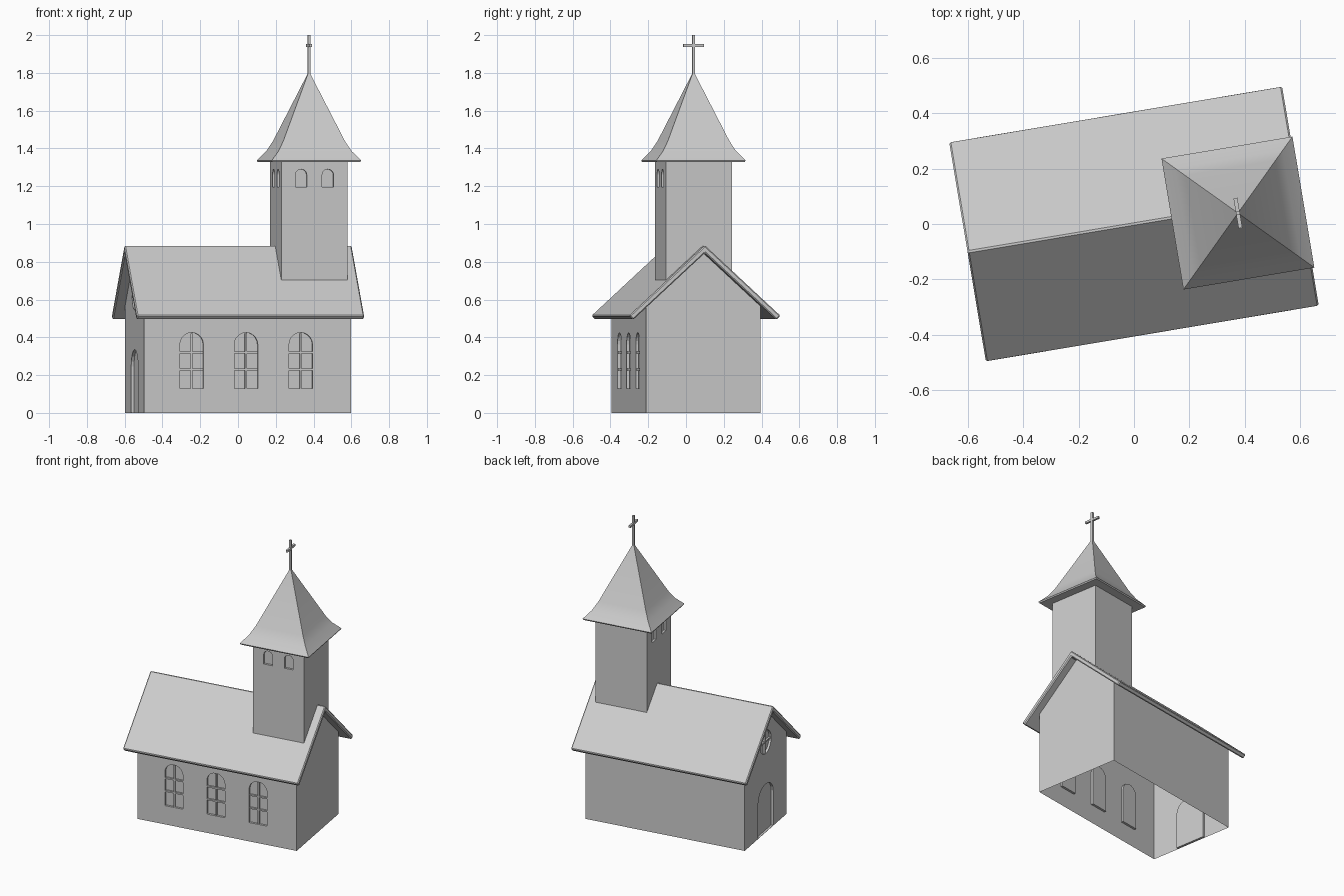
import bpy, bmesh
from math import pi, sin, cos, radians
from mathutils import Matrix, Vector

if "Cube" in bpy.data.objects:
    bpy.data.objects.remove(bpy.data.objects["Cube"])

TURN = Matrix.Rotation(radians(9.5), 4, 'Z')   # whole church is turned a little
T = Matrix.Translation
HL, HW = 0.555, 0.307                          # nave half length / width
TX, TY, TH = 0.377, -0.023, 0.178              # tower centre and half width


def finish(name, bm, mat=Matrix()):
    me = bpy.data.meshes.new(name)
    bm.to_mesh(me)
    bm.free()
    ob = bpy.data.objects.new(name, me)
    bpy.context.collection.objects.link(ob)
    ob.matrix_world = TURN @ mat
    return ob


def box(bm, centre, size):
    bmesh.ops.create_cube(bm, size=1, matrix=T(centre) @ Matrix.Diagonal((*size, 1)))


def arch(cx, z0, z1, hw, rise, n=10):
    top = [(cx + hw * cos(pi * i / n), z1 - rise + rise * sin(pi * i / n)) for i in range(n + 1)]
    return [(cx - hw, z0), (cx + hw, z0)] + top


def circle(cx, cz, r, n=20):
    return [(cx + r * cos(2 * pi * i / n), cz + r * sin(2 * pi * i / n)) for i in range(n)]


def panel(name, outline, mat, holes=(), bars=(), depth=0.015):
    """Wall sheet facing -y with recessed openings and glazing bars."""
    bm = bmesh.new()

    def loop(pts, y=0.0):
        vs = [bm.verts.new((u, y, z)) for u, z in pts]
        return vs, [bm.edges.new((vs[i - 1], vs[i])) for i in range(len(vs))]

    edges = loop(outline)[1]
    rims = []
    for h in holes:
        vs, es = loop(h)
        rims.append(vs)
        edges += es
    bmesh.ops.triangle_fill(bm, edges=edges, normal=(0, -1, 0))
    for h, vs in zip(holes, rims):
        back = [bm.verts.new((u, depth, z)) for u, z in h]
        for i in range(len(vs)):
            bm.faces.new((vs[i - 1], vs[i], back[i], back[i - 1]))
        bm.faces.new(back)
    bmesh.ops.recalc_face_normals(bm, faces=bm.faces)
    if max(bm.faces, key=lambda f: f.calc_area()).normal.y > 0:
        bmesh.ops.reverse_faces(bm, faces=bm.faces)
    for u, z, w, h in bars:
        box(bm, (u, depth * 0.6, z), (w, depth * 0.8, h))
    return finish(name, bm, mat)


def side(cx, cy, dist, deg):
    """Placement of a panel at a distance from a centre, turned about z."""
    return T((cx, cy, 0)) @ Matrix.Rotation(radians(deg), 4, 'Z') @ T((0, -dist, 0))


# Nave walls
long_wall = [(-HL, 0), (HL, 0), (HL, 0.565), (-HL, 0.565)]
gable = [(-HW, 0), (HW, 0), (HW, 0.565), (0, 0.845), (-HW, 0.565)]
win_x = (-0.30, -0.008, 0.286)
windows = [arch(x, 0.13, 0.425, 0.063, 0.063) for x in win_x]
bars = []
for x in win_x:
    bars += [(x, 0.275, 0.01, 0.29), (x, 0.23, 0.124, 0.01), (x, 0.32, 0.124, 0.01)]
panel("front_wall", long_wall, side(0, 0, HW, 0), windows, bars)
panel("back_wall", long_wall, side(0, 0, HW, 180))
panel("right_gable", gable, side(0, 0, HL, 90))
panel("door_gable", gable, side(0, 0, HL, -90),
      [arch(0, 0.002, 0.335, 0.11, 0.09), circle(0, 0.625, 0.08)],
      [(0, 0.625, 0.01, 0.158), (0, 0.625, 0.158, 0.01)])

# Nave roof slab
prof = [(0, 0.887), (0.405, 0.515), (0.385, 0.493), (0, 0.846), (-0.385, 0.493), (-0.405, 0.515)]
bm = bmesh.new()
ends = [[bm.verts.new((x, y, z)) for y, z in prof] for x in (-0.61, 0.61)]
for i in range(6):
    bm.faces.new((ends[0][i - 1], ends[0][i], ends[1][i], ends[1][i - 1]))
for e in ends:
    bm.faces.new((e[0], e[1], e[2], e[3]))
    bm.faces.new((e[0], e[3], e[4], e[5]))
bmesh.ops.recalc_face_normals(bm, faces=bm.faces)
roof = finish("nave_roof", bm)
bev = roof.modifiers.new("soft_edges", 'BEVEL')
bev.width, bev.segments, bev.limit_method = 0.006, 1, 'ANGLE'

# Tower walls, with belfry openings on the front and left
tower_wall = [(-TH, 0.69), (TH, 0.69), (TH, 1.335), (-TH, 1.335)]
belfry = [arch(x, 1.195, 1.29, 0.031, 0.031) for x in (-0.072, 0.072)]
for name, deg, holes in (("front", 0, belfry), ("right", 90, ()), ("back", 180, ()), ("left", -90, belfry)):
    panel("tower_wall_" + name, tower_wall, side(TX, TY, TH, deg), holes)

# Flared spire
bm = bmesh.new()
rings = [[bm.verts.new((sx * h, sy * h, z)) for sx, sy in ((-1, -1), (1, -1), (1, 1), (-1, 1))]
         for h, z in ((0.236, 1.328), (0.24, 1.336), (0.196, 1.386), (0.165, 1.44), (0.004, 1.80))]
for a, b in zip(rings, rings[1:]):
    for i in range(4):
        bm.faces.new((a[i - 1], a[i], b[i], b[i - 1]))
bm.faces.new(rings[0])
bm.faces.new(rings[-1])
bmesh.ops.recalc_face_normals(bm, faces=bm.faces)
spire = finish("spire", bm, T((TX, TY, 0)))
bpy.context.view_layer.objects.active = spire
spire.select_set(True)
bpy.ops.object.shade_smooth_by_angle(angle=radians(30))

# Cross
bm = bmesh.new()
box(bm, (0, 0, 1.885), (0.014, 0.014, 0.23))
box(bm, (0, 0, 1.945), (0.014, 0.11, 0.014))
finish("roof_cross", bm, T((TX, TY, 0)))
